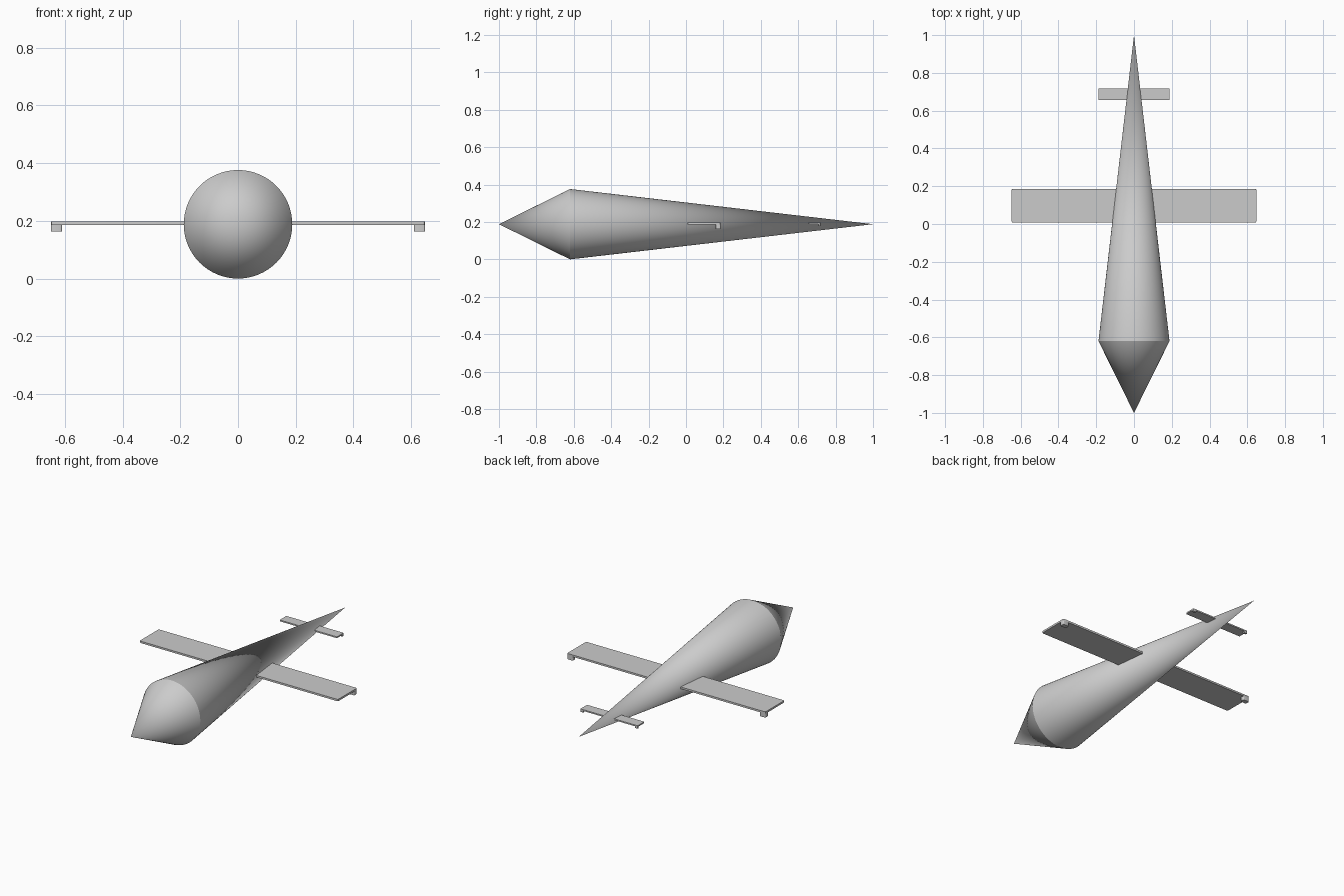
import bpy, bmesh, math
from mathutils import Vector

if "Cube" in bpy.data.objects:
    bpy.data.objects.remove(bpy.data.objects["Cube"])

ZC = 0.189  # height of the body axis


def finish(bm, name, angle=30):
    bmesh.ops.recalc_face_normals(bm, faces=bm.faces)
    mesh = bpy.data.meshes.new(name)
    bm.to_mesh(mesh)
    bm.free()
    ob = bpy.data.objects.new(name, mesh)
    bpy.context.collection.objects.link(ob)
    bpy.ops.object.select_all(action='DESELECT')
    ob.select_set(True)
    bpy.context.view_layer.objects.active = ob
    bpy.ops.object.shade_smooth_by_angle(angle=math.radians(angle))
    return ob


def spindle(name, radius, y_nose, y_shoulder, y_tail, sides=64):
    bm = bmesh.new()
    ring = []
    for i in range(sides):
        a = 2 * math.pi * i / sides
        ring.append(bm.verts.new((radius * math.cos(a), y_shoulder, ZC + radius * math.sin(a))))
    nose = bm.verts.new((0, y_nose, ZC))
    tail = bm.verts.new((0, y_tail, ZC))
    for i in range(sides):
        a, b = ring[i], ring[(i + 1) % sides]
        bm.faces.new((a, b, nose))
        bm.faces.new((b, a, tail))
    return finish(bm, name)


def box(name, lo, hi, bevel):
    lo, hi = Vector(lo), Vector(hi)
    bm = bmesh.new()
    bmesh.ops.create_cube(bm, size=1)
    bmesh.ops.scale(bm, vec=hi - lo, verts=bm.verts)
    bmesh.ops.translate(bm, vec=(lo + hi) / 2, verts=bm.verts)
    # round the upright corners only
    upright = [e for e in bm.edges
               if abs(e.verts[0].co.z - e.verts[1].co.z) > 0.5 * (hi.z - lo.z)]
    bmesh.ops.bevel(bm, geom=upright, offset=bevel, segments=3, profile=0.5, affect='EDGES')
    return finish(bm, name)


def wing(name, half_span, y0, y1, z0, z1, tip_x, tip_y, tip_z, bevel):
    # flat plank through the body
    box(name, (-half_span, y0, z0), (half_span, y1, z1), bevel)
    # small block hanging under each rear tip corner
    for label, s in (("left", -1), ("right", 1)):
        xs = sorted((s * half_span, s * (half_span - tip_x)))
        box(f"{name}_tip_{label}", (xs[0], y1 - tip_y, tip_z), (xs[1], y1, z0 + 0.001), bevel * 0.6)


# Body: double cone with its widest point near the nose
spindle("fuselage", 0.188, -1.0, -0.62, 1.0)

# Main wing and tailplane
wing("main_wing", 0.648, 0.007, 0.185, 0.187, 0.198, 0.038, 0.026, 0.164, 0.008)
wing("tailplane", 0.187, 0.656, 0.718, 0.189, 0.197, 0.018, 0.011, 0.179, 0.003)

# Rest the lowest point on the ground
for ob in bpy.data.objects:
    ob.location.z -= ZC - 0.188
